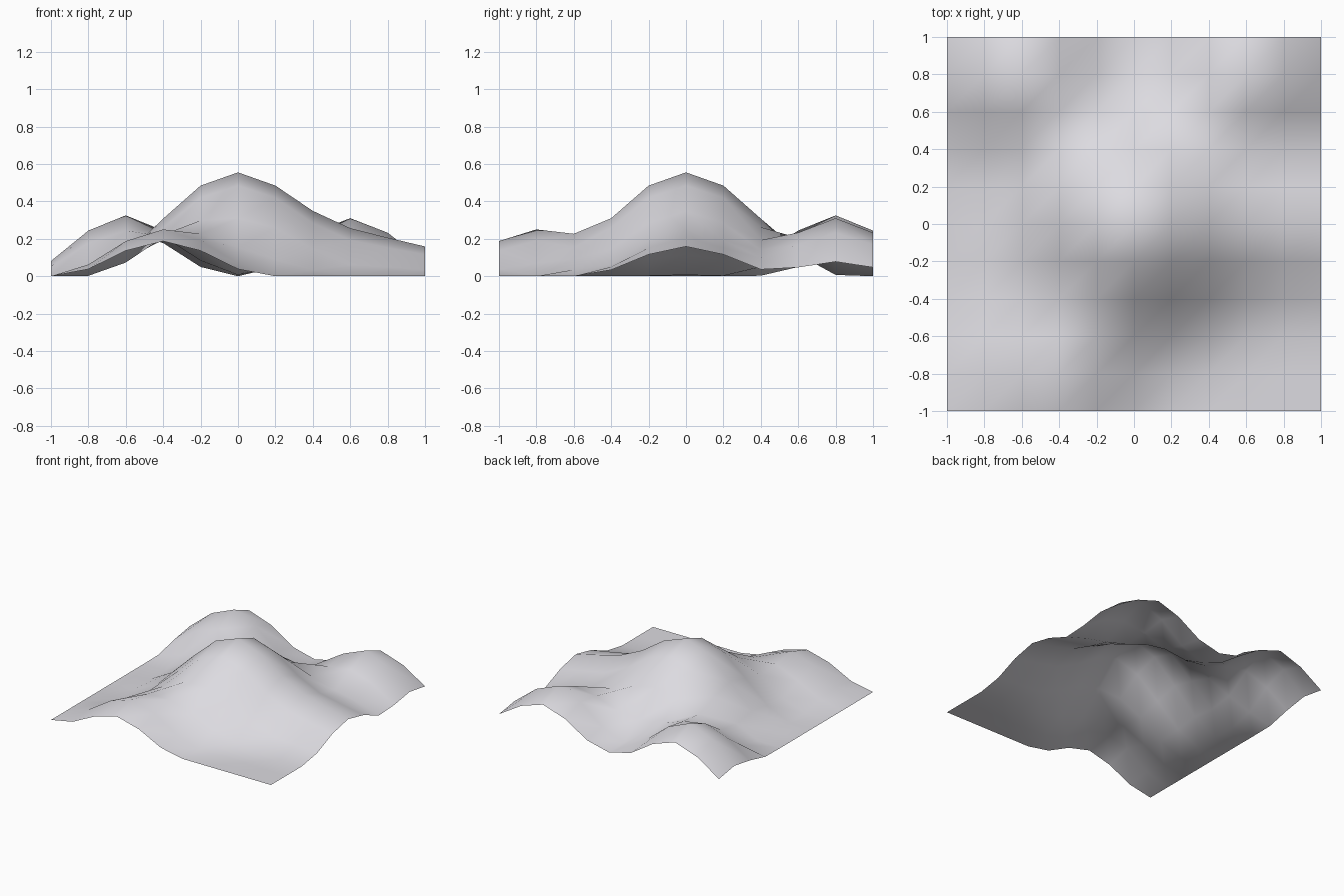
import bpy, bmesh, math

if "Cube" in bpy.data.objects:
    bpy.data.objects.remove(bpy.data.objects["Cube"])

# Rolling hills: (x, y, height, radius) of each cosine-shaped mound
HILLS = [
    (0.0, 0.0, 0.555, 0.86),
    (-0.4, -0.8, 0.25, 0.6),
    (-0.6, 0.8, 0.325, 0.6),
    (0.6, 0.8, 0.31, 0.6),
    (0.82, 0.0, 0.20, 0.6),
]


def height(x, y):
    z = 0.0
    for hx, hy, h, radius in HILLS:
        r = math.hypot(x - hx, y - hy)
        if r < radius:
            z += h * (1 + math.cos(math.pi * r / radius)) / 2
    return z


# Terrain sheet: 10 x 10 grid lifted by the mounds
bm = bmesh.new()
bmesh.ops.create_grid(bm, x_segments=10, y_segments=10, size=1.0)
for v in bm.verts:
    v.co.z = height(v.co.x, v.co.y)
for f in bm.faces:
    f.smooth = True
mesh = bpy.data.meshes.new("hilly_terrain")
bm.to_mesh(mesh)
bm.free()

# Single pale grey colour
grey = bpy.data.materials.new("pale grey")
grey.diffuse_color = (0.72, 0.71, 0.75, 1.0)
grey.use_nodes = True
grey.node_tree.nodes["Principled BSDF"].inputs["Base Color"].default_value = grey.diffuse_color
mesh.materials.append(grey)

terrain = bpy.data.objects.new("hilly_terrain", mesh)
bpy.context.collection.objects.link(terrain)
